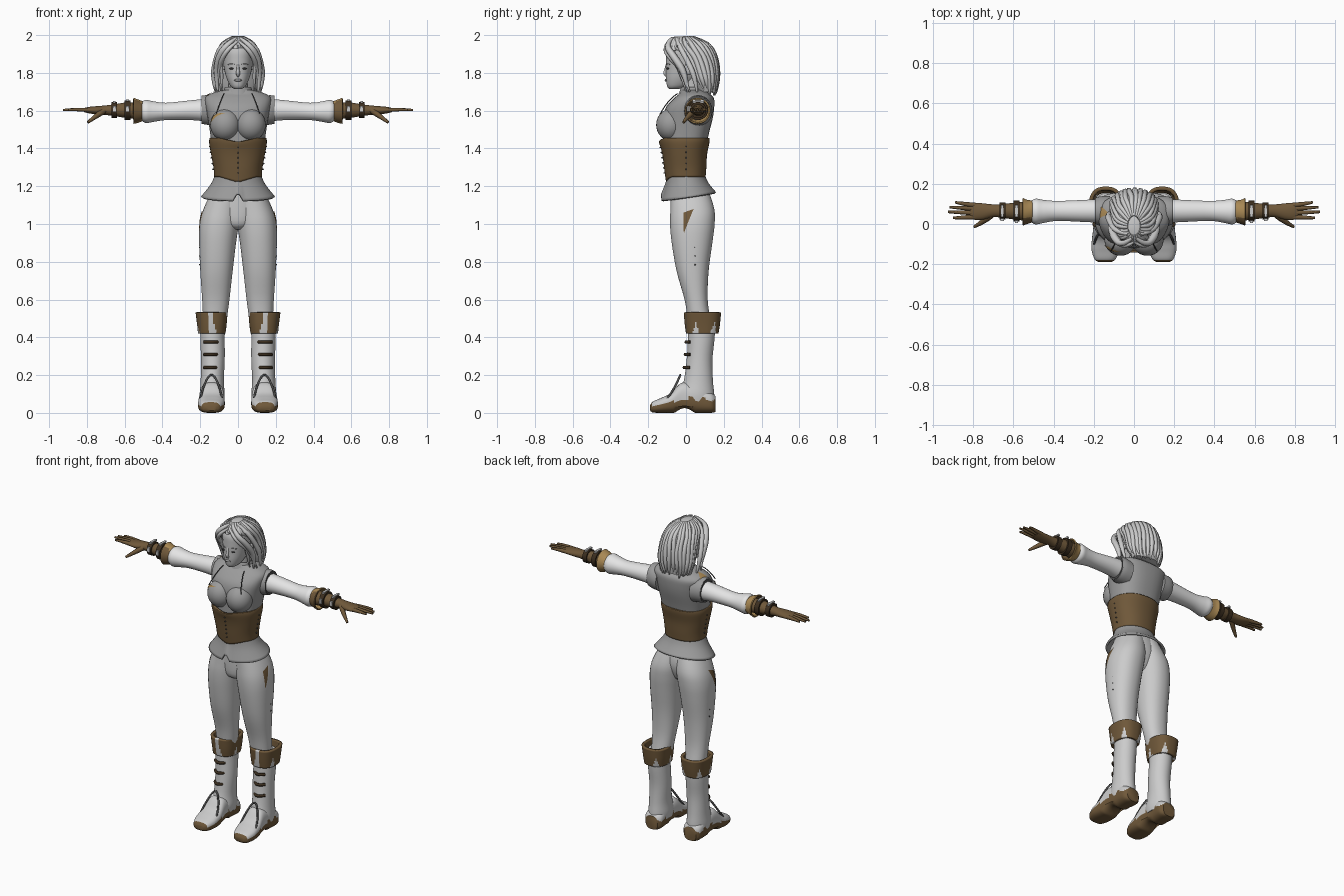
import bpy, bmesh, math, random
from mathutils import Matrix, Vector

if "Cube" in bpy.data.objects:
    bpy.data.objects.remove(bpy.data.objects["Cube"])

random.seed(4)


def material(name, r, g, b):
    m = bpy.data.materials.new(name)
    m.diffuse_color = (r, g, b, 1)
    m.use_nodes = True
    m.node_tree.nodes["Principled BSDF"].inputs["Base Color"].default_value = m.diffuse_color
    return m


LINEN = material("white_linen", .78, .78, .78)
PALE = material("pale_grey", .6, .6, .6)
SKIN = material("skin_grey", .52, .52, .52)
VEST = material("vest_grey", .33, .33, .33)
BROWN = material("brown_leather", .16, .098, .042)
DARK = material("dark_leather", .045, .028, .014)
TAN = material("tan_leather", .4, .25, .09)
TRIM = material("dark_trim", .08, .08, .08)


def finish(name, bm, mats, mirror=False, thick=0, rule=None, angle=45):
    bmesh.ops.recalc_face_normals(bm, faces=bm.faces)
    me = bpy.data.meshes.new(name)
    for f in bm.faces:
        f.smooth = True
        if rule:
            f.material_index = rule(f.calc_center_median())
    bm.to_mesh(me)
    bm.free()
    for m in mats:
        me.materials.append(m)
    me.set_sharp_from_angle(angle=math.radians(angle))
    ob = bpy.data.objects.new(name, me)
    bpy.context.collection.objects.link(ob)
    if thick:
        s = ob.modifiers.new("thickness", 'SOLIDIFY')
        s.thickness, s.offset = thick, -1
    if mirror:
        ob.modifiers.new("mirror", 'MIRROR').use_mirror_merge = False
    return ob


def spline(rings, sub):
    """Smooth in-between rings through the given ones."""
    out = []
    for i in range(len(rings) - 1):
        a, b, c, d = (rings[max(0, min(len(rings) - 1, i + k))] for k in (-1, 0, 1, 2))
        for s in range(sub):
            t = s / sub
            out.append([.5 * (2 * q + (r - p) * t + (2 * p - 5 * q + 4 * r - e) * t * t
                              + (3 * q - p - 3 * r + e) * t ** 3) for p, q, r, e in zip(a, b, c, d)])
    return out + [list(rings[-1])]


def ring_point(ring, ang, power=2.0):
    t, u0, u1, v0, v1 = ring
    c, s = math.cos(ang), math.sin(ang)
    e = 2 / power
    return (t, (u0 + u1) / 2 + (u1 - u0) / 2 * math.copysign(abs(c) ** e, c),
            (v0 + v1) / 2 + (v1 - v0) / 2 * math.copysign(abs(s) ** e, s))


def loft(name, rings, mats, axis='z', n=32, sub=4, power=2.0, caps=True, warp=None, **kw):
    """Skin along an axis; each ring is (position, u0, u1, v0, v1)."""
    bm = bmesh.new()
    loops = []
    for r in spline(rings, sub):
        loop = []
        for k in range(n):
            t, u, v = ring_point(r, math.tau * (k + .5) / n, power)
            co = Vector({'z': (u, v, t), 'x': (t, u, v), 'y': (u, t, v)}[axis])
            loop.append(bm.verts.new(warp(co) if warp else co))
        loops.append(loop)
    for a, b in zip(loops, loops[1:]):
        for k in range(n):
            bm.faces.new((a[k], a[(k + 1) % n], b[(k + 1) % n], b[k]))
    if caps:
        bm.faces.new(loops[0])
        bm.faces.new(loops[-1])
    return finish(name, bm, mats, **kw)


def balls(name, items, mat, mirror=False, seg=16):
    bm = bmesh.new()
    for loc, size in items:
        m = Matrix.Translation(loc) @ Matrix.Diagonal((*size, 1))
        bmesh.ops.create_uvsphere(bm, u_segments=seg, v_segments=seg // 2 + 2, radius=1, matrix=m)
    return finish(name, bm, [mat], mirror)


def boxes(name, items, mat, mirror=False):
    bm = bmesh.new()
    for loc, size in items:
        bmesh.ops.create_cube(bm, size=1, matrix=Matrix.Translation(loc) @ Matrix.Diagonal((*size, 1)))
    return finish(name, bm, [mat], mirror)


def tubes(name, paths, mat, mirror=False):
    """Tapered round strands; each path is (points, radii)."""
    cu = bpy.data.curves.new(name, 'CURVE')
    cu.dimensions, cu.bevel_depth, cu.bevel_resolution = '3D', 1, 1
    cu.use_fill_caps, cu.resolution_u = True, 4
    for pts, radii in paths:
        for sx in ((1, -1) if mirror else (1,)):
            sp = cu.splines.new('NURBS')
            sp.points.add(len(pts) - 1)
            for p, (x, y, z), r in zip(sp.points, pts, radii):
                p.co, p.radius = (x * sx, y, z, 1), r
            sp.order_u, sp.use_endpoint_u = 3, True
    cu.materials.append(mat)
    ob = bpy.data.objects.new(name, cu)
    bpy.context.collection.objects.link(ob)


def patch(name, corners, target, mat, mirror=False):
    """Thin coloured panel laid on a surface."""
    bm = bmesh.new()
    bm.faces.new([bm.verts.new(c) for c in corners])
    bmesh.ops.subdivide_edges(bm, edges=bm.edges, cuts=7, use_grid_fill=True)
    bmesh.ops.triangulate(bm, faces=bm.faces)
    ob = finish(name, bm, [mat])
    w = ob.modifiers.new("wrap", 'SHRINKWRAP')
    w.target, w.offset, w.wrap_mode = target, .004, 'ABOVE_SURFACE'
    if mirror:
        ob.modifiers.new("mirror", 'MIRROR').use_mirror_merge = False


# Trousers
legs = loft("trouser_leg", [(1.19, -.02, .13, -.08, .115), (1.08, -.015, .183, -.083, .15),
            (1.0, -.005, .203, -.085, .152), (.9, .01, .206, -.076, .14), (.75, .028, .2, -.05, .12),
            (.6, .045, .19, -.008, .115), (.49, .06, .185, .01, .13)], [PALE], power=2.2, mirror=True)
loft("pelvis", [(1.24, -.11, .11, -.08, .1), (1.1, -.15, .15, -.08, .13), (1.0, -.1, .1, -.07, .1),
                (.97, -.03, .03, -.03, .06)], [PALE])
patch("trouser_patch", [(.19, .04, 1.08), (.19, -.015, 1.06), (.2, -.01, .95)], legs, BROWN, True)
balls("trouser_studs", [((.2, .045 + .001 * i, .92 - .045 * i), (.006, .004, .004)) for i in range(4)],
      TRIM, True, 8)


# Vest: skirt, bodice, bust, armholes, collar
def hem(co):
    k = max(0, min(1, (1.25 - co.z) / .11))
    co.z += k * (.16 * (co.y - .01))
    if co.y < 0:
        co.z += k * .06 * max(0, 1 - abs(co.x) / .025)
    return co


loft("vest_skirt", [(1.26, -.122, .122, -.1, .1), (1.21, -.145, .145, -.108, .12),
                    (1.145, -.195, .195, -.132, .16)], [VEST], n=64, caps=False, warp=hem, thick=.012)
vest = loft("vest_bodice", [(1.40, -.138, .138, -.115, .105), (1.48, -.148, .148, -.115, .122),
            (1.56, -.16, .16, -.12, .142), (1.62, -.172, .172, -.105, .15), (1.665, -.175, .175, -.065, .148),
            (1.69, -.145, .145, -.035, .125), (1.71, -.08, .08, -.025, .1)], [VEST], power=2.5)
bust = balls("vest_bust", [((.067, -.08, 1.525), (.08, .078, .085))], VEST, True, 28)
loft("vest_armhole", [(.12, -.01, .14, 1.52, 1.675), (.165, -.01, .138, 1.525, 1.682),
                      (.192, 0, .13, 1.53, 1.68)], [VEST], axis='x', mirror=True)
loft("vest_armhole_trim", [(.185, 0, .13, 1.53, 1.68), (.194, .002, .128, 1.533, 1.677)],
     [TRIM], axis='x', mirror=True, sub=1)
loft("collar", [(1.675, -.088, .088, -.045, .115), (1.7, -.078, .078, -.035, .105),
                (1.725, -.07, .07, -.026, .1)], [VEST], caps=False, thick=.01)
tubes("yoke_seam", [([(.075, -.045, 1.69), (.09, -.095, 1.66), (.115, -.135, 1.585)], (.003,) * 3)], TRIM, True)
patch("bust_patch", [(-.15, -.1, 1.525), (-.14, -.12, 1.585), (-.065, -.14, 1.59)], bust, TAN)
patch("shoulder_patch", [(-.18, .1, 1.69), (-.18, .03, 1.69), (-.12, .05, 1.7)], vest, TAN)


# Corset with pointed lower edge
def corset_edge(co):
    if co.y < 0:
        tip = max(0, 1 - abs(co.x) / .1)
        co.z -= .03 * tip * max(0, (1.34 - co.z) / .09) + .02 * tip * max(0, (co.z - 1.4) / .05)
    return co


loft("corset", [(1.25, -.126, .126, -.106, .104), (1.3, -.13, .13, -.115, .108), (1.37, -.143, .143, -.126, .112),
                (1.43, -.153, .153, -.14, .124), (1.455, -.15, .15, -.143, .126)],
     [BROWN], n=48, power=2.25, caps=False, warp=corset_edge, thick=.012)
balls("corset_studs", [((0, -.113 - .16 * i * .027, 1.27 + .027 * i), (.004, .006, .004)) for i in range(6)]
      + [((s * (.13 + .0045 * i), 0, 1.29 + .03 * i), (.007, .004, .004)) for i in range(5) for s in (-1, 1)],
      TRIM, seg=8)

# Sleeves, flared cuffs and gloves
loft("sleeve", [(.15, .005, .125, 1.54, 1.665), (.25, .01, .12, 1.55, 1.655), (.38, .015, .115, 1.55, 1.642),
                (.45, .005, .12, 1.54, 1.65), (.49, -.002, .126, 1.535, 1.657), (.52, .015, .11, 1.555, 1.64)],
     [LINEN], axis='x', mirror=True)
loft("glove_cuff", [(.505, .008, .118, 1.545, 1.65), (.53, .0, .12, 1.535, 1.66), (.552, -.008, .13, 1.53, 1.668)],
     [TAN, BROWN], axis='x', caps=False, thick=.008, mirror=True, rule=lambda c: int(c.y < .03))
loft("glove_arm", [(.515, .015, .11, 1.555, 1.64), (.58, .02, .108, 1.56, 1.645), (.65, .03, .1, 1.57, 1.635),
                   (.7, .034, .098, 1.577, 1.628), (.75, .022, .103, 1.58, 1.624), (.79, .02, .106, 1.586, 1.62),
                   (.815, .028, .102, 1.592, 1.614)], [BROWN], axis='x', mirror=True, n=24)
for x, r, label in ((.585, .052, "upper"), (.655, .043, "lower")):
    loft("glove_strap_" + label, [(x - .015, .065 - r, .065 + r, 1.603 - r, 1.603 + r),
         (x + .015, .064 - r, .064 + r, 1.603 - r, 1.603 + r)], [DARK], axis='x', mirror=True, sub=1)
    boxes("strap_buckles_" + label, [((x, .065, 1.603 + r), (.014, .06, .01)),
          ((x, .064 - r, 1.61), (.016, .012, .03))], PALE, True)
fingers = [(.092, .89, .108), (.075, .918, .084), (.055, .926, .06), (.035, .9, .03)]
tubes("glove_fingers", [([(.78, y, 1.603), (.85, (y + ty) / 2, 1.608), (tx, ty, 1.604)], (.013, .011, .006))
                        for y, tx, ty in fingers]
      + [([(.71, .045, 1.6), (.75, .01, 1.572), (.795, -.014, 1.538)], (.017, .014, .007))], BROWN, True)


# Boots: shaft, foot with painted sole, folded cuff, straps
def sole_rule(c):
    if c.y > .02:
        return int(c.z < .055 + .035 * abs(math.sin(c.y * 24)))
    return int(c.z < .035 + .045 * max(0, (c.y + .17) / .19) or c.y < -.178)


def arch(co):
    if co.z < .03 and -.06 < co.y < .045:
        co.z += .025 * math.sin((co.y + .06) / .105 * math.pi)
    return co


def cuff_rule(c):
    a = math.atan2(c.y - .085, c.x - .142)
    front = abs(c.x - .142) < .014 and c.y < .085
    tri = abs((a * 2.5 / math.pi + .35) % 1 - .5) * 2
    return int(front or (c.z - .42) / .11 < tri * 1.5 - .95)


loft("boot_shaft", [(.5, .068, .2, .01, .155), (.4, .07, .2, .01, .152), (.28, .07, .196, .003, .14),
                    (.17, .075, .198, -.012, .143), (.1, .07, .203, -.035, .15), (.06, .075, .2, -.03, .15)],
     [PALE], mirror=True)
loft("boot_foot", [(-.19, .115, .175, .012, .04), (-.175, .092, .196, .002, .06), (-.13, .074, .211, 0, .08),
                   (-.08, .07, .21, 0, .105), (-.02, .075, .203, 0, .16), (.06, .08, .2, 0, .14),
                   (.13, .078, .198, 0, .11), (.155, .095, .18, .004, .09)],
     [PALE, BROWN], axis='y', n=48, sub=7, power=2.8, mirror=True, warp=arch, rule=sole_rule)
loft("boot_cuff", [(.42, .066, .212, .0, .172), (.47, .06, .217, -.007, .18), (.532, .055, .225, -.012, .186)],
     [BROWN, PALE], n=64, sub=6, power=2.5, caps=False, thick=.018, mirror=True, rule=cuff_rule)
tubes("boot_straps", [([(.108, .022, z), (.125, y, z), (.16, y, z), (.178, .022, z)], (.009,) * 4)
                      for z, y in ((.24, -.01), (.31, -.004), (.375, .0))], DARK, True)
tubes("boot_tongue_edge", [([(.085, -.1, .075), (.092, -.06, .13), (.14, -.02, .225), (.19, -.06, .13),
                             (.198, -.1, .075)], (.006,) * 5)], TRIM, True)

# Head and face
loft("neck", [(1.66, -.06, .06, -.02, .1), (1.71, -.05, .05, -.015, .08), (1.79, -.05, .05, -.02, .08)], [SKIN])
loft("head", [(1.715, -.02, .02, -.088, -.04), (1.73, -.04, .04, -.1, .01), (1.77, -.06, .06, -.106, .06),
              (1.82, -.074, .074, -.106, .11), (1.87, -.08, .08, -.106, .13), (1.92, -.08, .08, -.1, .13),
              (1.97, -.05, .05, -.06, .08)], [SKIN], power=2.2)
tubes("nose", [([(0, -.1, 1.85), (0, -.107, 1.82), (0, -.114, 1.795), (0, -.1, 1.783)], (.006, .008, .011, .008))], SKIN)
balls("ears", [((.088, .01, 1.82), (.01, .02, .032))], SKIN, True)
balls("eyes", [((.032, -.096, 1.823), (.015, .007, .005))], TRIM, True)
tubes("brows", [([(.016, -.105, 1.843), (.035, -.101, 1.851), (.054, -.085, 1.843)], (.002, .003, .002))], VEST, True)
balls("lips", [((0, -.105, 1.761), (.02, .008, .007))], VEST)

# Hair: base mass, hanging strands, face-framing locks
hair = [(1.7, -.095, .095, .06, .16), (1.75, -.112, .112, .035, .168), (1.82, -.108, .108, .0, .168),
        (1.88, -.104, .104, -.03, .158), (1.93, -.094, .094, -.092, .138), (1.965, -.072, .072, -.09, .1),
        (1.988, -.03, .03, -.055, .04)]
loft("hair_base", hair, [PALE])
strands = []
for i in range(27):
    deg = i * 360 / 27 - 20
    rings = hair[::-1] if deg < 203 else hair[:3:-1]
    pts = [Vector(ring_point(r, math.radians(deg + random.uniform(-4, 4)))) for r in rings]
    pts = [(p[1], p[2], p[0]) for p in pts]
    x, y, z = pts[-1]
    pts[-1] = (x, y, z + random.uniform(-.02, .015))
    strands.append((pts, (.008, .012, .014, .015, .016, .014, .004)[:len(pts)]))
tubes("hair_strands", strands, PALE)
tubes("face_locks", [
    ([(.01, -.07, 1.985), (.06, -.112, 1.95), (.105, -.06, 1.88), (.118, 0, 1.79), (.105, .01, 1.69)],
     (.008, .016, .02, .018, .004)),
    ([(0, -.09, 1.97), (.045, -.118, 1.935), (.085, -.085, 1.88), (.1, -.02, 1.82), (.122, .02, 1.7)],
     (.006, .012, .014, .016, .004)),
    ([(.07, -.08, 1.92), (.092, -.05, 1.85), (.085, -.02, 1.78), (.085, .0, 1.7)], (.006, .01, .011, .003)),
    ([(.03, -.05, 1.985), (.09, -.04, 1.95), (.12, .01, 1.86), (.132, .05, 1.77), (.115, .06, 1.685)],
     (.008, .014, .016, .016, .004))], PALE, True)
